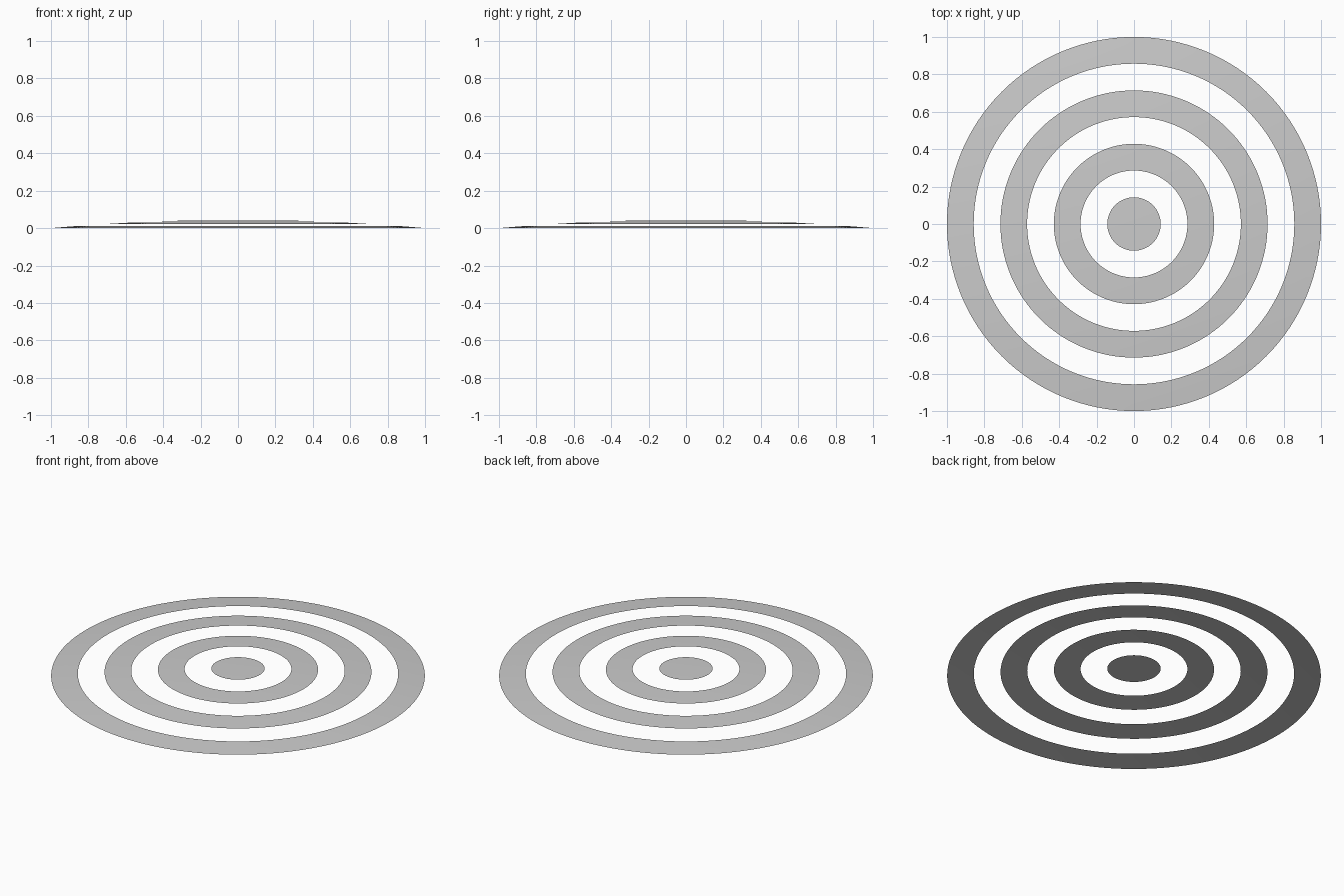
import bpy, bmesh, math

if "Cube" in bpy.data.objects:
    bpy.data.objects.remove(bpy.data.objects["Cube"])

SEGMENTS = 128
HEIGHT = 0.044
SPHERE_R = (1 + HEIGHT ** 2) / (2 * HEIGHT)


def dome_z(r):
    """Height of the shallow spherical cap at radius r."""
    return math.sqrt(SPHERE_R ** 2 - r * r) - (SPHERE_R - HEIGHT)


def dome_band(name, r_in, r_out, steps=4):
    bm = bmesh.new()
    loops = []
    for i in range(steps + 1):
        r = r_in + (r_out - r_in) * i / steps
        if r < 1e-6:
            loops.append([bm.verts.new((0, 0, HEIGHT))])
            continue
        loops.append([bm.verts.new((r * math.cos(a), r * math.sin(a), dome_z(r)))
                      for a in (2 * math.pi * k / SEGMENTS for k in range(SEGMENTS))])
    for a, b in zip(loops, loops[1:]):
        for k in range(SEGMENTS):
            n = (k + 1) % SEGMENTS
            if len(a) == 1:
                bm.faces.new((a[0], b[k], b[n]))
            else:
                bm.faces.new((a[k], b[k], b[n], a[n]))
    for f in bm.faces:
        f.smooth = True
    mesh = bpy.data.meshes.new(name)
    bm.to_mesh(mesh)
    bm.free()
    obj = bpy.data.objects.new(name, mesh)
    bpy.context.collection.objects.link(obj)
    return obj


# Centre disc and three rings, all cut from one shallow dome in sevenths
dome_band("centre_disc", 0, 1 / 7)
for i, name in enumerate(("inner_ring", "middle_ring", "outer_ring")):
    dome_band(name, (2 * i + 2) / 7, (2 * i + 3) / 7)
